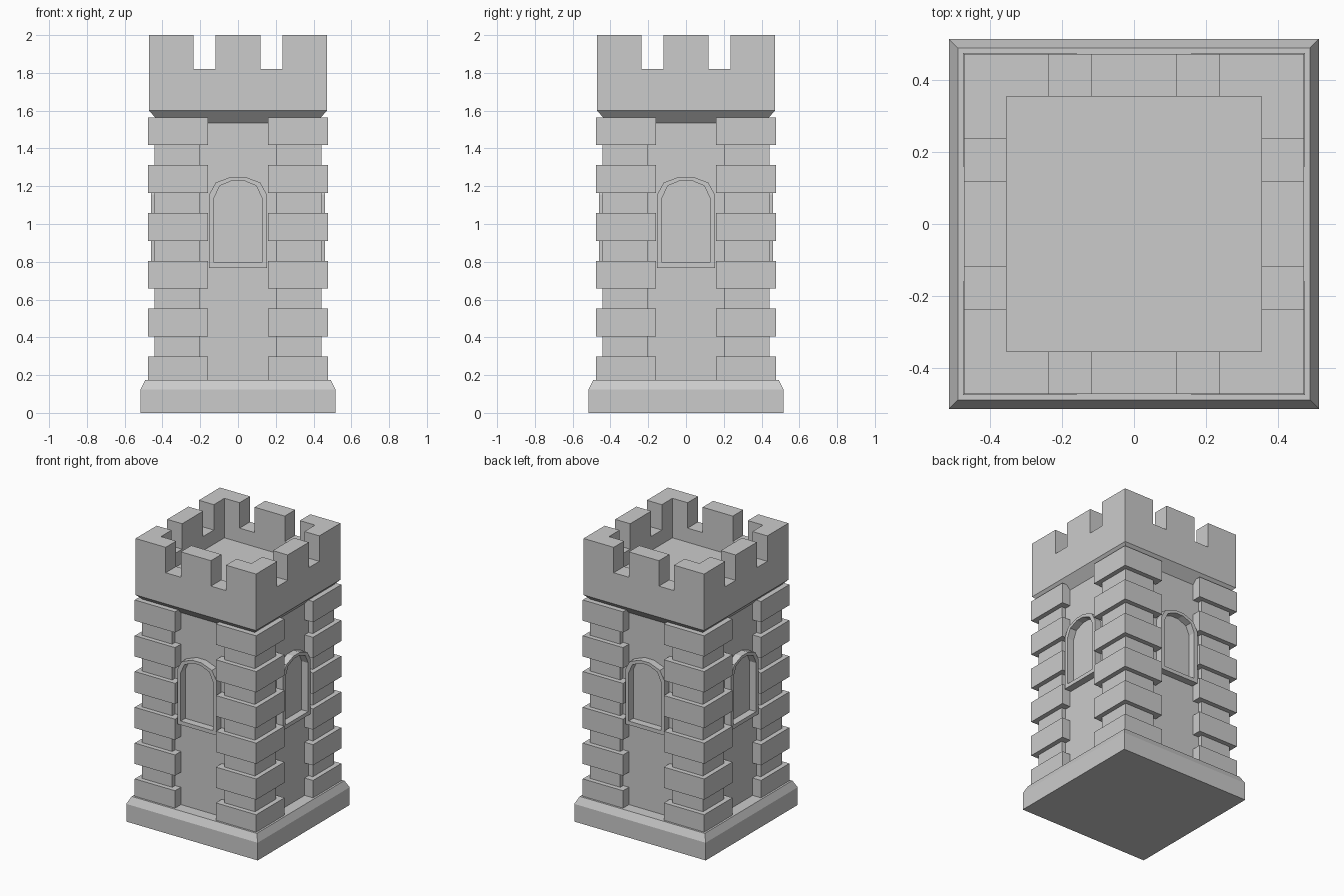
import bpy, bmesh
from math import pi
from mathutils import Matrix

if "Cube" in bpy.data.objects:
    bpy.data.objects.remove(bpy.data.objects["Cube"])


def finish(bm, name):
    bmesh.ops.recalc_face_normals(bm, faces=bm.faces)
    me = bpy.data.meshes.new(name)
    bm.to_mesh(me)
    bm.free()
    ob = bpy.data.objects.new(name, me)
    bpy.context.collection.objects.link(ob)
    return ob


def bridge(bm, a, b):
    n = len(a)
    for i in range(n):
        bm.faces.new((a[i], a[(i + 1) % n], b[(i + 1) % n], b[i]))


def square_loft(name, profile):
    """Stack square rings given as (half width, height), capped at both ends."""
    bm = bmesh.new()
    rings = [[bm.verts.new((sx * h, sy * h, z)) for sx, sy in ((-1, -1), (1, -1), (1, 1), (-1, 1))]
             for h, z in profile]
    for a, b in zip(rings, rings[1:]):
        bridge(bm, a, b)
    bm.faces.new(rings[0])
    bm.faces.new(rings[-1])
    return finish(bm, name)


def prism(bm, outline, z0, z1):
    low, high = ([bm.verts.new((x, y, z)) for x, y in outline] for z in (z0, z1))
    bridge(bm, low, high)
    bm.faces.new(low)
    bm.faces.new(high)


def four_sides(build, name):
    """Repeat a part on all four sides of the tower."""
    for i, side in enumerate(("front", "right", "back", "left")):
        bm = bmesh.new()
        build(bm)
        bm.transform(Matrix.Rotation(i * pi / 2, 4, 'Z'))
        finish(bm, f"{name}_{side}")


WALL, OUT, INNER = 0.41, 0.472, 0.355
BASE_TOP, QUOIN_TOP, CRENEL = 0.175, 1.565, 1.82

# Plinth, shaft and hollow parapet
square_loft("plinth", [(0.515, 0), (0.515, 0.125), (0.49, BASE_TOP)])
square_loft("shaft", [(WALL, BASE_TOP), (WALL, 1.535)])
square_loft("parapet", [(WALL, 1.535), (OUT, 1.60), (OUT, CRENEL), (INNER, CRENEL), (INNER, 1.72)])


# Corner quoins: a narrow column with wide blocks at intervals
def quoins(bm):
    def block(a, b, z0, z1):
        prism(bm, [(a, -b), (b, -b), (b, -a), (a, -a)], z0, z1)
    block(0.205, 0.443, BASE_TOP, QUOIN_TOP)
    for i in range(6):
        top = 0.298 + i * 0.2534
        block(0.16, 0.476, max(BASE_TOP, top - 0.147), top)


# Battlements: one middle merlon and one L-shaped corner merlon per side
def merlons(bm):
    prism(bm, [(-0.118, -OUT), (0.118, -OUT), (0.118, -INNER), (-0.118, -INNER)], CRENEL, 2)
    g = 0.236
    prism(bm, [(g, -OUT), (OUT, -OUT), (OUT, -g), (INNER, -g), (INNER, -INNER), (g, -INNER)], CRENEL, 2)


# Arched window frames around a flush blind panel
def window(bm):
    def outline(half, y):
        mirrored = half + [(-x, z) for x, z in reversed(half)]
        return [bm.verts.new((x, y, z)) for x, z in mirrored]
    outer = [(0.153, 0.768), (0.153, 1.155), (0.118, 1.219), (0.036, 1.25)]
    inner = [(0.126, 0.795), (0.126, 1.139), (0.097, 1.202), (0.03, 1.23)]
    loops = [outline(outer, -WALL), outline(outer, -0.461), outline(inner, -0.461), outline(inner, -WALL)]
    for i in range(4):
        bridge(bm, loops[i], loops[(i + 1) % 4])


four_sides(quoins, "corner_quoins")
four_sides(merlons, "merlons")
four_sides(window, "window_frame")
